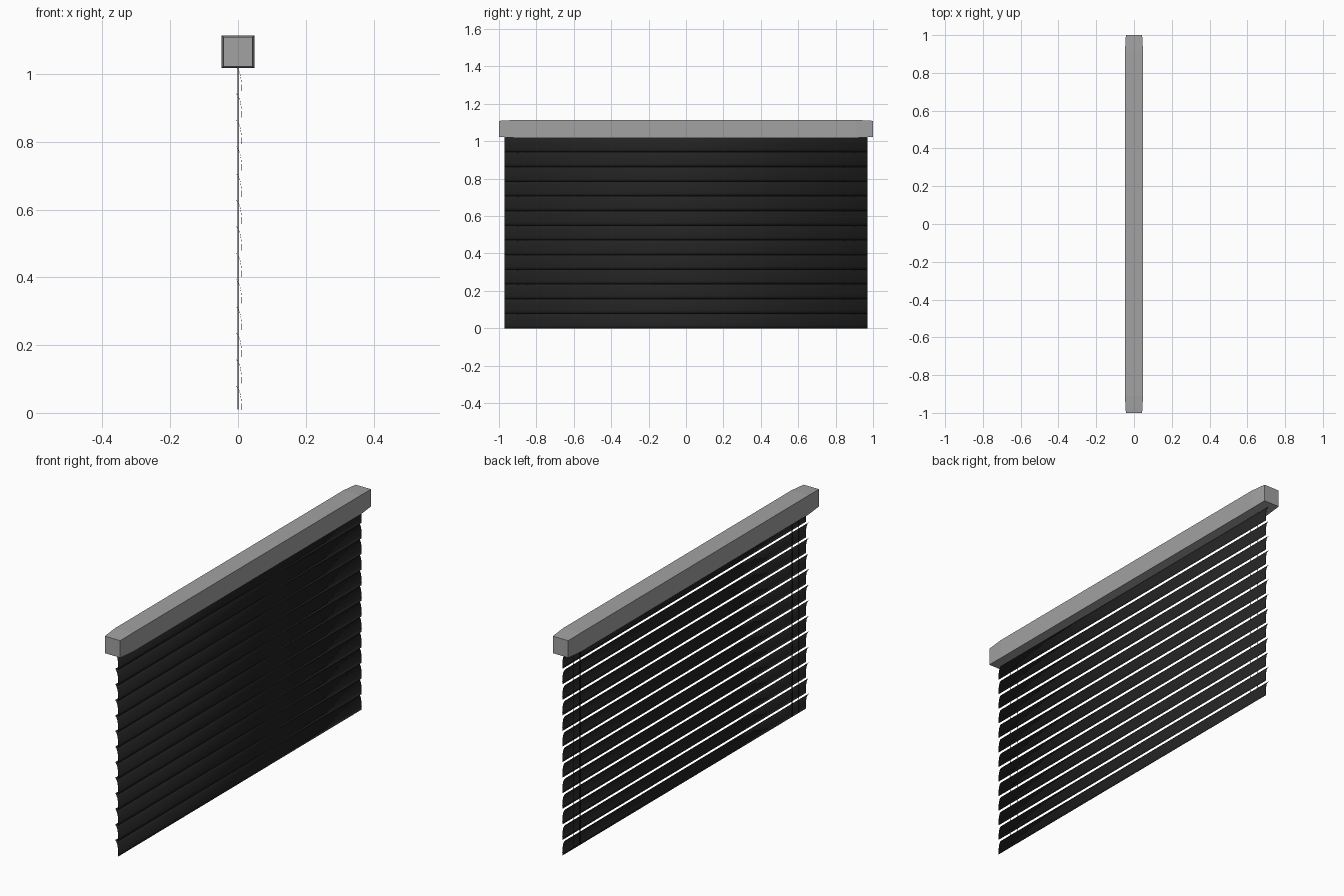
import bpy

if "Cube" in bpy.data.objects:
    bpy.data.objects.remove(bpy.data.objects["Cube"])


def material(name, value):
    m = bpy.data.materials.new(name)
    m.diffuse_color = (value, value, value, 1)
    m.use_nodes = True
    m.node_tree.nodes["Principled BSDF"].inputs["Base Color"].default_value = m.diffuse_color
    return m


dark = material("dark_slat", 0.016)
grey = material("rail_grey", 0.36)


def add_mesh(name, verts, faces, mat):
    me = bpy.data.meshes.new(name)
    me.from_pydata(verts, [], faces)
    me.update()
    me.materials.append(mat)
    ob = bpy.data.objects.new(name, me)
    bpy.context.collection.objects.link(ob)
    return ob


# Headrail: square box whose ends taper in slightly
stations = [(-1.0, 0.043), (-0.975, 0.0445), (-0.91, 0.048),
            (0.91, 0.048), (0.975, 0.0445), (1.0, 0.043)]
verts, faces = [], []
for y, h in stations:
    verts += [(sx * h, y, 1.066 + sz * h)
              for sx, sz in ((-1, -1), (1, -1), (1, 1), (-1, 1))]
for i in range(len(stations) - 1):
    for j in range(4):
        a, b = i * 4 + j, i * 4 + (j + 1) % 4
        faces.append((a, a + 4, b + 4, b))
n = len(verts)
faces += [(0, 1, 2, 3), (n - 1, n - 2, n - 3, n - 4)]
add_mesh("headrail", verts, faces, grey)

# Slats: thin curved strips, bulging towards +x
pitch = 0.0785
profile = [(0.0105, 0.0), (0.0115, 0.015), (0.011, 0.03), (0.009, 0.045),
           (0.006, 0.06), (0.001, 0.072), (-0.0055, 0.0795)]
for k in range(13):
    verts = [(x, y, z + k * pitch) for x, z in profile for y in (-0.97, 0.97)]
    faces = [(2 * i, 2 * i + 1, 2 * i + 3, 2 * i + 2)
             for i in range(len(profile) - 1)]
    slat = add_mesh(f"slat_{k + 1:02d}", verts, faces, dark)
    bpy.context.view_layer.objects.active = slat
    slat.select_set(True)
    bpy.ops.object.shade_smooth_by_angle()
    slat.select_set(False)
    thick = slat.modifiers.new("thickness", 'SOLIDIFY')
    thick.thickness = 0.0008

# Lift cords: a pair near each end
for i, y in enumerate((-0.9, -0.845, 0.845, 0.9)):
    bpy.ops.mesh.primitive_cylinder_add(vertices=8, radius=0.0013, depth=1.02,
                                        location=(0, y, 0.52))
    cord = bpy.context.object
    cord.name = f"lift_cord_{i + 1}"
    cord.data.materials.append(dark)
    cord.select_set(False)
